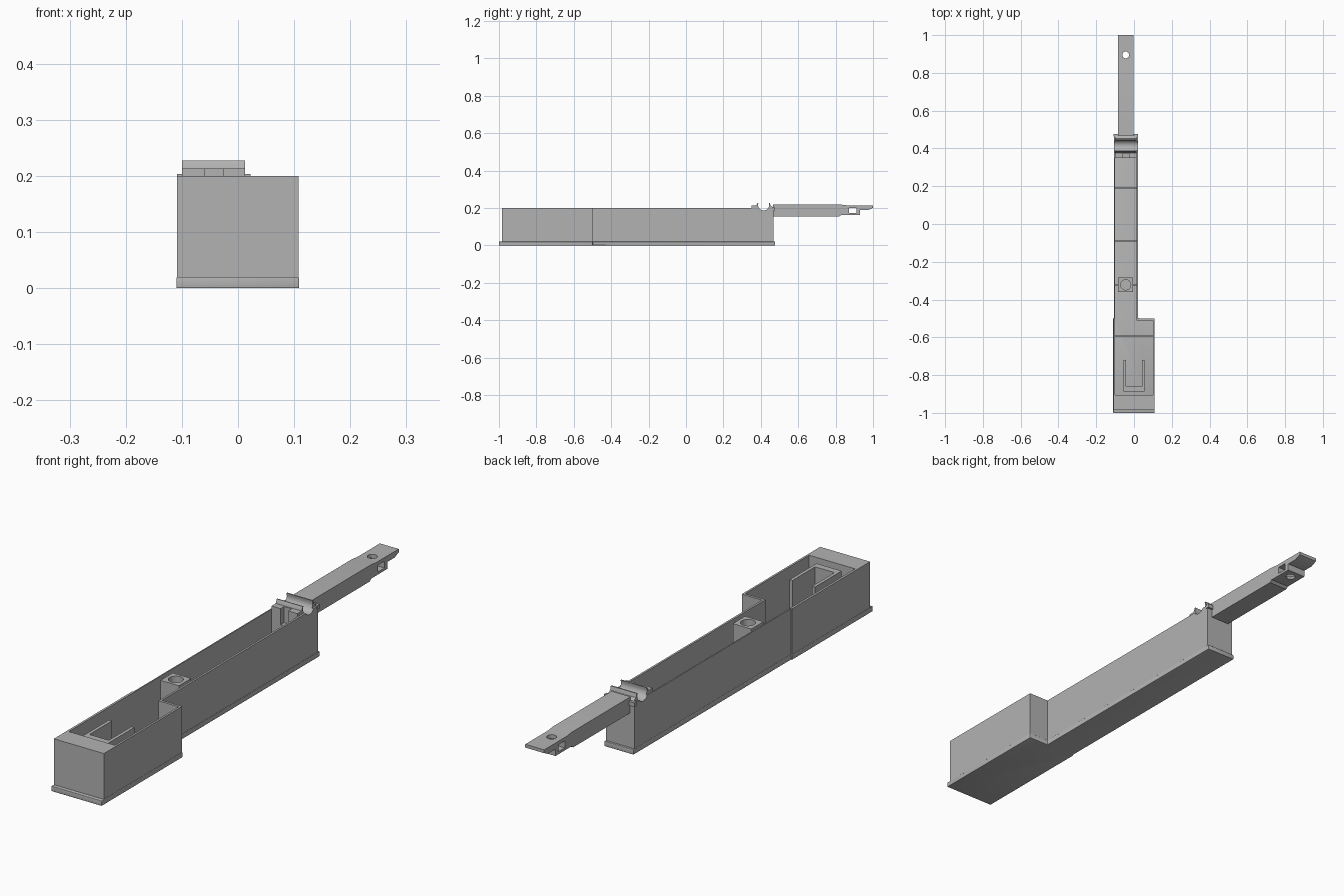
import bpy, bmesh
from math import pi, cos, sin
from mathutils import Vector

cube = bpy.data.objects.get("Cube")
if cube:
    bpy.data.objects.remove(cube, do_unlink=True)

grey = bpy.data.materials.new("plain grey")
grey.use_nodes = True
GREY = (0.45, 0.45, 0.45, 1)
grey.diffuse_color = GREY
grey.node_tree.nodes["Principled BSDF"].inputs["Base Color"].default_value = GREY


def prism(name, points, low, high, axis="z"):
    """Extrude a flat outline: (x, y) along z, or (y, z) along x."""
    bm = bmesh.new()
    place = (lambda p, t: (p[0], p[1], t)) if axis == "z" else (lambda p, t: (t, p[0], p[1]))
    face = bm.faces.new([bm.verts.new(place(p, low)) for p in points])
    moved = bmesh.ops.extrude_face_region(bm, geom=[face])["geom"]
    shift = (0, 0, high - low) if axis == "z" else (high - low, 0, 0)
    bmesh.ops.translate(bm, verts=[v for v in moved if isinstance(v, bmesh.types.BMVert)],
                        vec=Vector(shift))
    bmesh.ops.recalc_face_normals(bm, faces=bm.faces)
    mesh = bpy.data.meshes.new(name)
    bm.to_mesh(mesh)
    bm.free()
    mesh.materials.append(grey)
    obj = bpy.data.objects.new(name, mesh)
    bpy.context.collection.objects.link(obj)
    return obj


def box(name, x0, x1, y0, y1, z0, z1):
    return prism(name, [(x0, y0), (x1, y0), (x1, y1), (x0, y1)], z0, z1)


def arc(cx, cy, r, start, end, n):
    return [(cx + r * cos(start + (end - start) * i / n),
             cy + r * sin(start + (end - start) * i / n)) for i in range(n + 1)]


def disc(cx, cy, r, n=32):
    return arc(cx, cy, r, 0, 2 * pi, n)[:-1]


def apply(obj, mod):
    bpy.ops.object.select_all(action="DESELECT")
    obj.select_set(True)
    bpy.context.view_layer.objects.active = obj
    bpy.ops.object.modifier_apply(modifier=mod.name)


def cut(obj, *cutters):
    for cutter in cutters:
        mod = obj.modifiers.new("cut", "BOOLEAN")
        mod.operation, mod.solver, mod.object = "DIFFERENCE", "EXACT", cutter
        apply(obj, mod)
        bpy.data.objects.remove(cutter, do_unlink=True)


def bevel(obj, width, segments=3):
    mod = obj.modifiers.new("bevel", "BEVEL")
    mod.width, mod.segments, mod.limit_method = width, segments, "ANGLE"
    apply(obj, mod)
    bpy.ops.object.shade_smooth_by_angle()


def ell(left, step_left, right, inner_right, front, step, back):
    """Outline of a wide front chamber and a narrow rear channel."""
    return [(left, front), (right, front), (right, step), (inner_right, step),
            (inner_right, back), (step_left, back), (step_left, step), (left, step)]


CUP_Y, CUP_Z, CUP_R = 0.415, 0.217, 0.03
MID = -0.044

# Hollow body open at the top, with the cup cut through both side walls
shell = prism("body_shell", ell(-0.109, -0.105, 0.108, 0.02, -0.985, -0.5, 0.468), 0.012, 0.2)
cavity = prism("cavity", [(-0.1, -0.905), (0.1, -0.905), (0.1, -0.51), (0.012, -0.51),
                          (0.012, 0.46), (-0.1, 0.46)], 0.018, 0.3)
cut(shell, cavity, prism("cup_cut", disc(CUP_Y, CUP_Z, CUP_R), -0.2, 0.2, "x"))

# Rounded base plate, slightly proud at both ends
base = prism("base_plate", ell(-0.11, -0.106, 0.109, 0.021, -1.0, -0.499, 0.476), 0, 0.02)
bevel(base, 0.006)

# Low ribs crossing the floor
for i, (y, right) in enumerate([(-0.595, 0.101), (-0.09, 0.013), (0.192, 0.013)]):
    box(f"floor_rib_{i + 1}", -0.101, right, y - 0.004, y + 0.004, 0.015, 0.035)

# U-shaped holder in the wide chamber
prism("u_holder", [(-0.055, -0.886), (0.055, -0.886), (0.055, -0.72), (0.042, -0.72),
                   (0.042, -0.86), (-0.042, -0.86), (-0.042, -0.72), (-0.055, -0.72)],
      0.015, 0.187)

# Square post with a round socket, held by webs to both walls
post = box("socket_post", MID - 0.04, MID + 0.04, -0.36, -0.284, 0.015, 0.197)
cut(post, prism("socket_cut", disc(MID, -0.322, 0.027), 0.06, 0.3))
box("post_web_right", -0.102, MID - 0.038, -0.326, -0.318, 0.015, 0.185)
box("post_web_left", MID + 0.038, 0.014, -0.326, -0.318, 0.015, 0.185)

# Half-round cradle with raised lips
profile = [(0.376, 0.185), (0.376, 0.213), (0.383, 0.228), (0.387, 0.228)]
profile += arc(CUP_Y, CUP_Z, CUP_R, pi, 2 * pi, 20)
profile += [(0.443, 0.228), (0.448, 0.228), (0.452, 0.213), (0.466, 0.205),
            (0.466, 0.185), (0.44, 0.178), (0.39, 0.178)]
cradle = prism("cradle", profile, -0.1, 0.0125, "x")

# Notched stop block in front of the cradle
stop = box("stop_block", -0.1, 0.0125, 0.35, 0.38, 0.1, 0.213)
cut(stop, box("stop_notch", -0.06, -0.027, 0.3, 0.372, 0.15, 0.3))

# Thin ledge along the top of the rear wall
box("rear_ledge", -0.109, 0.022, 0.462, 0.476, 0.188, 0.204)

# Rear arm with a thinner hooked tip, a pin hole and a cross slot
arm = prism("rear_arm", [(0.465, 0.155), (0.82, 0.155), (0.83, 0.163), (0.93, 0.163),
                         (0.93, 0.19), (0.975, 0.19), (1.0, 0.201), (1.0, 0.214),
                         (0.86, 0.214), (0.83, 0.218), (0.465, 0.218)],
            MID - 0.041, MID + 0.041, "x")
cut(arm, prism("slot_cut", [(0.872, 0.173), (0.912, 0.173), (0.912, 0.2), (0.872, 0.2)],
               -0.2, 0.2, "x"),
    prism("pin_cut", disc(MID, 0.895, 0.018), 0.1, 0.3))

for obj in (shell, post, cradle, arm):
    bpy.ops.object.select_all(action="DESELECT")
    obj.select_set(True)
    bpy.context.view_layer.objects.active = obj
    bpy.ops.object.shade_smooth_by_angle()
